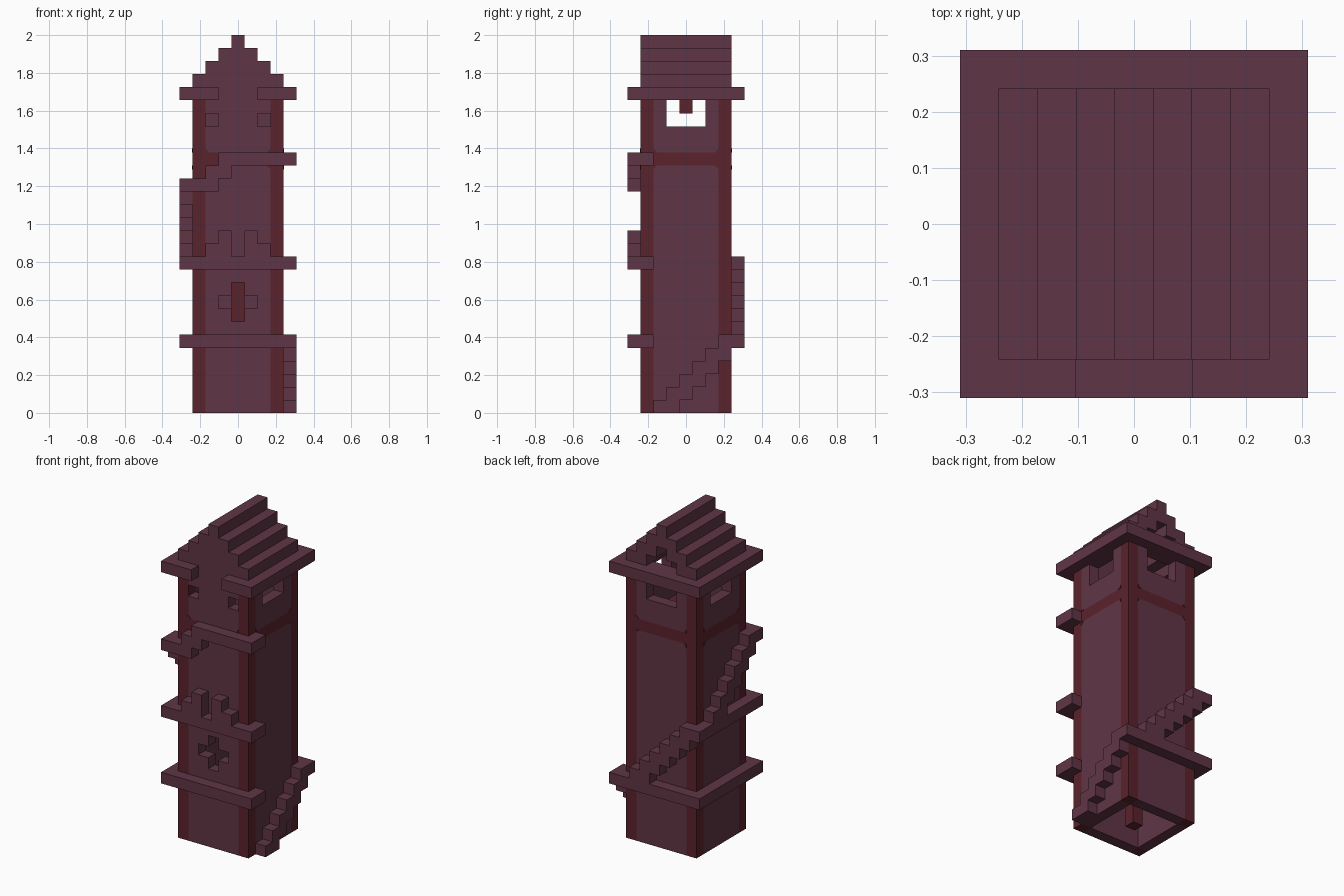
import bpy, bmesh
from math import pi
from mathutils import Matrix

if "Cube" in bpy.data.objects:
    bpy.data.objects.remove(bpy.data.objects["Cube"])

U = 2 / 29  # edge of one building block


def material(name, rgb):
    m = bpy.data.materials.new(name)
    m.use_nodes = True
    m.diffuse_color = (*rgb, 1)
    m.node_tree.nodes["Principled BSDF"].inputs["Base Color"].default_value = (*rgb, 1)
    return m


PLUM = material("plum stone", (0.116, 0.036, 0.06))
RED = material("dark red trim", (0.104, 0.016, 0.025))


def box(x, y, z):
    """Blocks in inclusive index ranges."""
    return {(i, j, k) for i in range(x[0], x[1] + 1)
            for j in range(y[0], y[1] + 1) for k in range(z[0], z[1] + 1)}


def ring(k):
    return box((-4, 4), (-4, 4), (k, k)) - box((-3, 3), (-3, 3), (k, k))


def finish(name, bm, mats):
    me = bpy.data.meshes.new(name)
    bm.to_mesh(me)
    bm.free()
    for m in mats:
        me.materials.append(m)
    ob = bpy.data.objects.new(name, me)
    bpy.context.collection.objects.link(ob)


def build(name, cells, mats=(PLUM,), rule=lambda c: 0):
    """Skin a set of blocks with their outer faces and merge flat areas."""
    bm = bmesh.new()
    verts = {}
    for c in sorted(cells):
        for axis in range(3):
            for side in (0, 1):
                n = list(c)
                n[axis] += 2 * side - 1
                if tuple(n) in cells:
                    continue
                a, b = (axis + 1) % 3, (axis + 2) % 3
                corners = []
                for da, db in ((0, 0), (1, 0), (1, 1), (0, 1)):
                    p = list(c)
                    p[axis] += side
                    p[a] += da
                    p[b] += db
                    p = tuple(p)
                    if p not in verts:
                        verts[p] = bm.verts.new(((p[0] - .5) * U, (p[1] - .5) * U, p[2] * U))
                    corners.append(verts[p])
                f = bm.faces.new(corners if side else corners[::-1])
                f.material_index = rule(c)
    bmesh.ops.dissolve_limit(bm, angle_limit=0.01, verts=bm.verts[:], edges=bm.edges[:],
                             delimit={'MATERIAL'})
    finish(name, bm, mats)


# Hollow tower with a floor, cross slot, front peepholes and belfry windows
walls = box((-3, 3), (-3, 3), (0, 24))
walls -= box((-2, 2), (-2, 2), (0, 18)) | box((-2, 2), (-2, 2), (20, 24))
walls -= box((0, 0), (-3, -3), (7, 9)) | box((-1, 1), (-3, -3), (8, 8))
for s in (-2, 2):
    walls -= box((s, s), (-3, -3), (22, 22))
walls -= box((-3, 3), (-1, 1), (22, 23)) | box((-1, 1), (3, 3), (22, 23))
build("tower_walls", walls, (PLUM, RED),
      lambda c: int(c[2] == 19 or (abs(c[0]) == abs(c[1]) == 3 and c[2] < 24)))

# Central post and hanging bell rod
build("central_post", box((0, 0), (0, 0), (0, 18)), (RED,))
build("bell_rod", box((0, 0), (0, 0), (23, 26)), (RED,))

# Stepped roof shell, open at the back, and its front gable
roof = set()
for k in range(25, 29):
    outer = 28 - k
    roof |= box((-outer, outer), (-3, 3), (k, k))
    if outer > 1:
        roof -= box((2 - outer, outer - 2), (-3, 3), (k, k))
build("stepped_roof", roof)
build("front_gable", box((-1, 1), (-3, -3), (25, 25)) | box((0, 0), (-3, -3), (26, 26)))

# Ledges around the tower
build("lower_ledge", ring(5) - box((4, 4), (-2, 2), (5, 5)))
build("middle_ledge", ring(11) - box((4, 4), (-2, 4), (11, 11)) - box((-2, 4), (4, 4), (11, 11)))
build("upper_ledge", box((-1, 4), (-4, -4), (19, 19)) | box((4, 4), (-3, -3), (19, 19)))
build("eaves", ring(24) - box((-1, 1), (-4, -4), (24, 24)))

# Battlement above the middle ledge
crown = set()
for s in (-1, 1):
    crown |= box((s, s), (-4, -4), (12, 13)) | box((2 * s, 2 * s), (-4, -4), (12, 12))
build("battlement", crown)

# Stairs winding up the sides
left, back, right = set(), set(), set()
for i in range(5):
    t = i - 2
    left |= box((4, 4), (t, t + 1), (i, i))
    back |= box((-t - 1, -t), (4, 4), (i + 6, i + 6))
    right |= box((-4, -4), (-t - 1, -t), (i + 12, i + 12))
build("left_stair", left)
build("back_stair", back)
build("right_stair", right)
build("front_stair", box((-4, -4), (-4, -3), (17, 17)) | box((-3, -2), (-4, -4), (17, 17))
      | box((-2, -1), (-4, -4), (18, 18)))

# Small trim pieces that soften the panel corners beside the red band
bm = bmesh.new()
leg = 0.3 * U
for turn in range(4):
    spin = Matrix.Rotation(turn * pi / 2, 4, 'Z')
    for s in (-1, 1):
        for z, dz in ((19 * U, -leg), (20 * U, leg)):
            x, y = s * 2.5 * U, -3.5 * U
            tri = [(x, y, z), (x - s * leg, y, z), (x, y, z + dz)]
            base = bm.faces.new([bm.verts.new(spin @ Matrix.Translation(p).translation) for p in tri])
            out = bmesh.ops.extrude_face_region(bm, geom=[base])["geom"]
            moved = [v for v in out if isinstance(v, bmesh.types.BMVert)]
            bmesh.ops.translate(bm, verts=moved, vec=spin @ Matrix.Translation((0, -0.003, 0)).translation)
bmesh.ops.recalc_face_normals(bm, faces=bm.faces[:])
finish("corner_trim", bm, (RED,))
